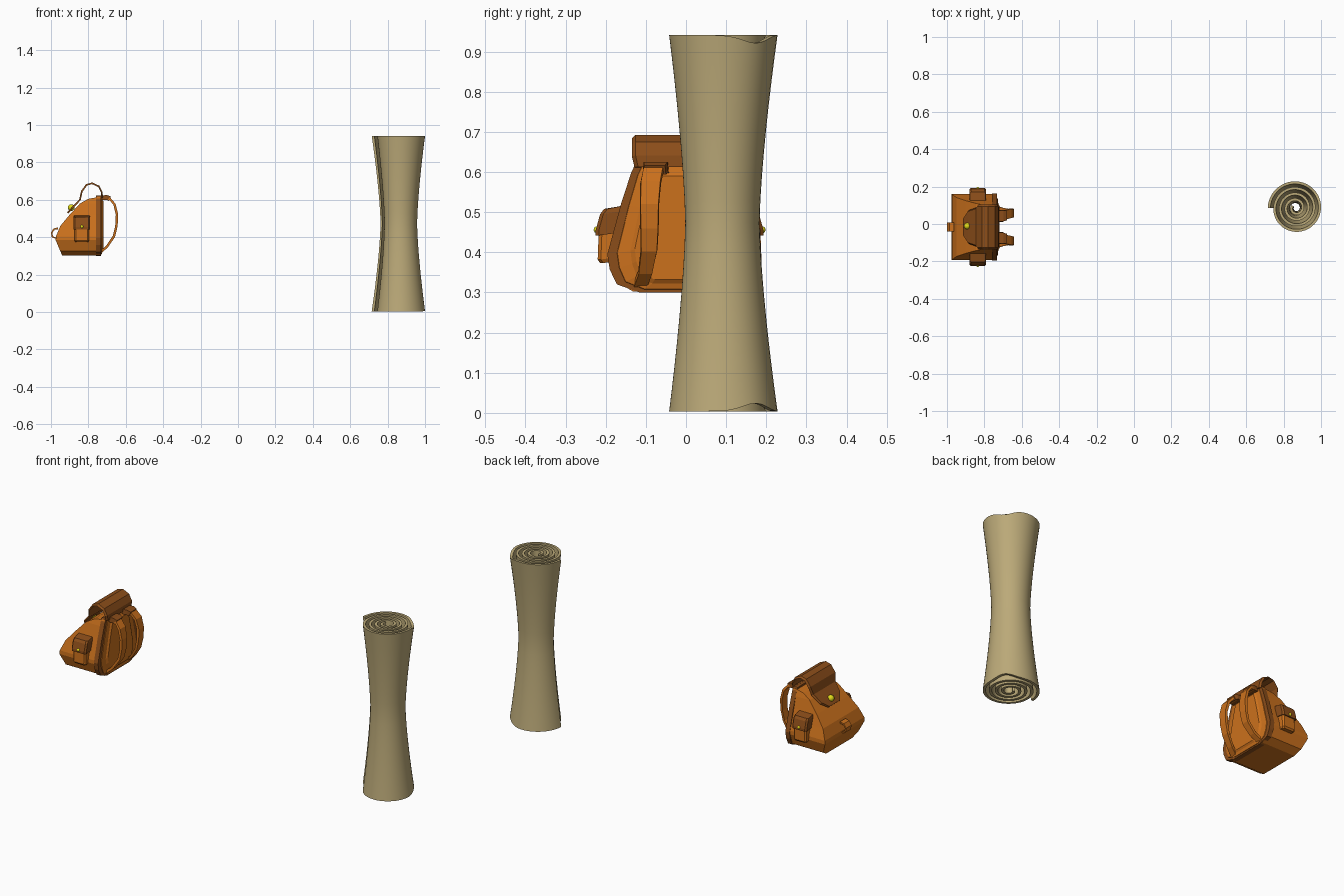
import bpy, bmesh, math
from mathutils import Vector

if "Cube" in bpy.data.objects:
    bpy.data.objects.remove(bpy.data.objects["Cube"])

CY = -0.016  # mirror plane of the backpack


def material(name, col):
    m = bpy.data.materials.new(name)
    m.diffuse_color = (*col, 1)
    m.use_nodes = True
    m.node_tree.nodes["Principled BSDF"].inputs["Base Color"].default_value = m.diffuse_color
    return m


ORANGE = material("orange_cloth", (0.60, 0.165, 0.012))
BROWN = material("brown_trim", (0.26, 0.075, 0.01))
GOLD = material("yellow_metal", (0.75, 0.70, 0.01))
KHAKI = material("khaki_mat", (0.50, 0.40, 0.19))


def loft(name, rings, mat, closed=False):
    """Skin a list of equal-length rings; cap the ends unless closed."""
    bm = bmesh.new()
    vs = [[bm.verts.new(p) for p in r] for r in rings]
    n = len(rings[0])
    for i in range(len(vs) if closed else len(vs) - 1):
        a, b = vs[i], vs[(i + 1) % len(vs)]
        for j in range(n):
            k = (j + 1) % n
            bm.faces.new((a[j], a[k], b[k], b[j]))
    if not closed:
        bm.faces.new(vs[0])
        bm.faces.new(vs[-1])
    bmesh.ops.recalc_face_normals(bm, faces=bm.faces)
    me = bpy.data.meshes.new(name)
    bm.to_mesh(me)
    bm.free()
    ob = bpy.data.objects.new(name, me)
    bpy.context.collection.objects.link(ob)
    me.materials.append(mat)
    return ob


def strip(name, path, thick, mat):
    """Flat strap through (x, z, y centre, half width) points."""
    rings = []
    for i, (x, z, y, w) in enumerate(path):
        a, b = path[max(i - 1, 0)], path[min(i + 1, len(path) - 1)]
        t = Vector((b[0] - a[0], b[1] - a[1])).normalized()
        nx, nz = -t.y * thick / 2, t.x * thick / 2
        rings.append([(x + nx, y - w * .92, z + nz), (x + nx, y + w * .92, z + nz),
                      (x - nx, y + w, z - nz), (x - nx, y - w, z - nz)])
    return loft(name, rings, mat)


def ball(name, loc, r):
    bpy.ops.mesh.primitive_uv_sphere_add(segments=12, ring_count=8, radius=r, location=loc)
    ob = bpy.context.object
    ob.name = name
    ob.data.materials.append(GOLD)
    bpy.ops.object.shade_smooth()


# main bag: z, front x, half width
levels = [(.302, -.94, .115), (.325, -.95, .155), (.385, -.975, .176), (.405, -.973, .175),
          (.46, -.95, .158), (.52, -.90, .141), (.58, -.845, .126), (.605, -.80, .117),
          (.615, -.745, .113)]
loft("bag_body", [[(f, CY - w, z), (-.735, CY - w, z), (-.735, CY + w, z), (f, CY + w, z)]
                  for z, f, w in levels], ORANGE)

# back panel outline, used for the piping and the stepped padding
half = [(.10, .300), (.156, .32), (.174, .357), (.180, .395), (.146, .52), (.120, .60), (.108, .622)]
outline = half + [(-y, z) for y, z in reversed(half)]


def section(x, sy, sz):
    return [(x, CY + y * sy, .46 + (z - .46) * sz) for y, z in outline]


loft("back_piping", [section(-.758, 1, 1), section(-.732, 1, 1)], BROWN)
loft("back_pad", [section(-.74, .88, .97), section(-.729, .86, .95), section(-.725, .68, .86),
                  section(-.718, .62, .80)], ORANGE)

# top flap that loops over the bag
strip("top_flap", [(-.91, .53, CY, .05), (-.885, .558, CY, .09), (-.845, .60, CY, .105),
                   (-.835, .645, CY, .119), (-.81, .68, CY, .119), (-.78, .688, CY, .119),
                   (-.745, .672, CY, .119), (-.728, .64, CY, .119), (-.727, .612, CY, .112)],
      .009, BROWN)
ball("flap_button", (-.892, CY + .005, .558), .018)

# small hanging loop on the front
loft("front_loop", [[(x, CY - .024, z), (x, CY + .024, z), (x2, CY + .024, z2), (x2, CY - .024, z2)]
                    for x, z, x2, z2 in [(-.962, .452, -.962, .442), (-.986, .447, -.98, .440),
                                         (-1.0, .425, -.993, .423), (-.996, .40, -.989, .404),
                                         (-.972, .39, -.972, .398)]], ORANGE)

for s, side in ((-1, "right"), (1, "left")):
    # shoulder strap and its upper anchor
    strip("shoulder_strap_" + side,
          [(x, z, CY + s * y, w) for x, z, y, w in
           [(-.735, .605, .062, .026), (-.685, .605, .066, .026), (-.66, .575, .072, .026),
            (-.647, .52, .075, .024), (-.65, .46, .075, .023), (-.663, .405, .076, .021),
            (-.70, .35, .085, .018), (-.74, .315, .098, .018)]], .013, ORANGE)
    strip("strap_anchor_" + side,
          [(-.74, .61, CY + s * .058, .032), (-.70, .612, CY + s * .06, .032),
           (-.685, .605, CY + s * .062, .028)], .026, BROWN)

    # side pocket with cover: z, half x size, outer y offset
    def box(name, rows, mat):
        cx = -.835
        loft(name, [[(cx - w, CY + s * .13, z + .01), (cx + w, CY + s * .13, z + .01),
                     (cx + w, CY + s * (d - .008), z), (cx + w - .008, CY + s * d, z),
                     (cx - w + .008, CY + s * d, z), (cx - w, CY + s * (d - .008), z)]
                    for z, w, d in rows], mat)
    box("side_pocket_" + side, [(.373, .034, .198), (.382, .039, .204), (.46, .039, .201),
                                (.49, .039, .19)], ORANGE)
    box("pocket_cover_" + side, [(.442, .045, .209), (.455, .045, .209), (.495, .045, .198),
                                 (.508, .042, .188)], BROWN)
    ball("pocket_button_" + side, (-.835, CY + s * .205, .456), .009)

# rolled mat: spiral sheet pinched at the waist
MX, MY, MZ, HALF = .865, .0855, .4725, .4685
PITCH, THICK, END, TURNS, STEPS = .030, .014, math.pi, 4.1, 180


def mat_ring(t):
    pts = []
    scale = .685 + .315 * abs(t) ** 1.45
    for inner in (0, 1):
        rng = range(STEPS + 1)
        for i in (reversed(rng) if inner else rng):
            back = TURNS * 2 * math.pi * (1 - i / STEPS)
            a = END - back
            r = .150 - PITCH * back / (2 * math.pi) - THICK * inner
            dip = .02 * math.exp(-((a - math.radians(40)) / .38) ** 2)
            z = MZ + t * (HALF - dip)
            pts.append((MX + r * scale * math.cos(a), MY + r * scale * math.sin(a), z))
    return pts


bm = bmesh.new()
rows = [[bm.verts.new(p) for p in mat_ring(-1 + i / 8)] for i in range(17)]
n = len(rows[0])
for a, b in zip(rows, rows[1:]):
    for j in range(n):
        k = (j + 1) % n
        bm.faces.new((a[j], a[k], b[k], b[j]))
# spiral end faces
for row in (rows[0], rows[-1]):
    for j in range(STEPS):
        bm.faces.new((row[j], row[j + 1], row[n - 2 - j], row[n - 1 - j]))
bmesh.ops.recalc_face_normals(bm, faces=bm.faces)
me = bpy.data.meshes.new("rolled_mat")
bm.to_mesh(me)
bm.free()
me.materials.append(KHAKI)
roll = bpy.data.objects.new("rolled_mat", me)
bpy.context.collection.objects.link(roll)
bpy.ops.object.select_all(action='DESELECT')
roll.select_set(True)
bpy.context.view_layer.objects.active = roll
bpy.ops.object.shade_smooth_by_angle(angle=math.radians(40))
